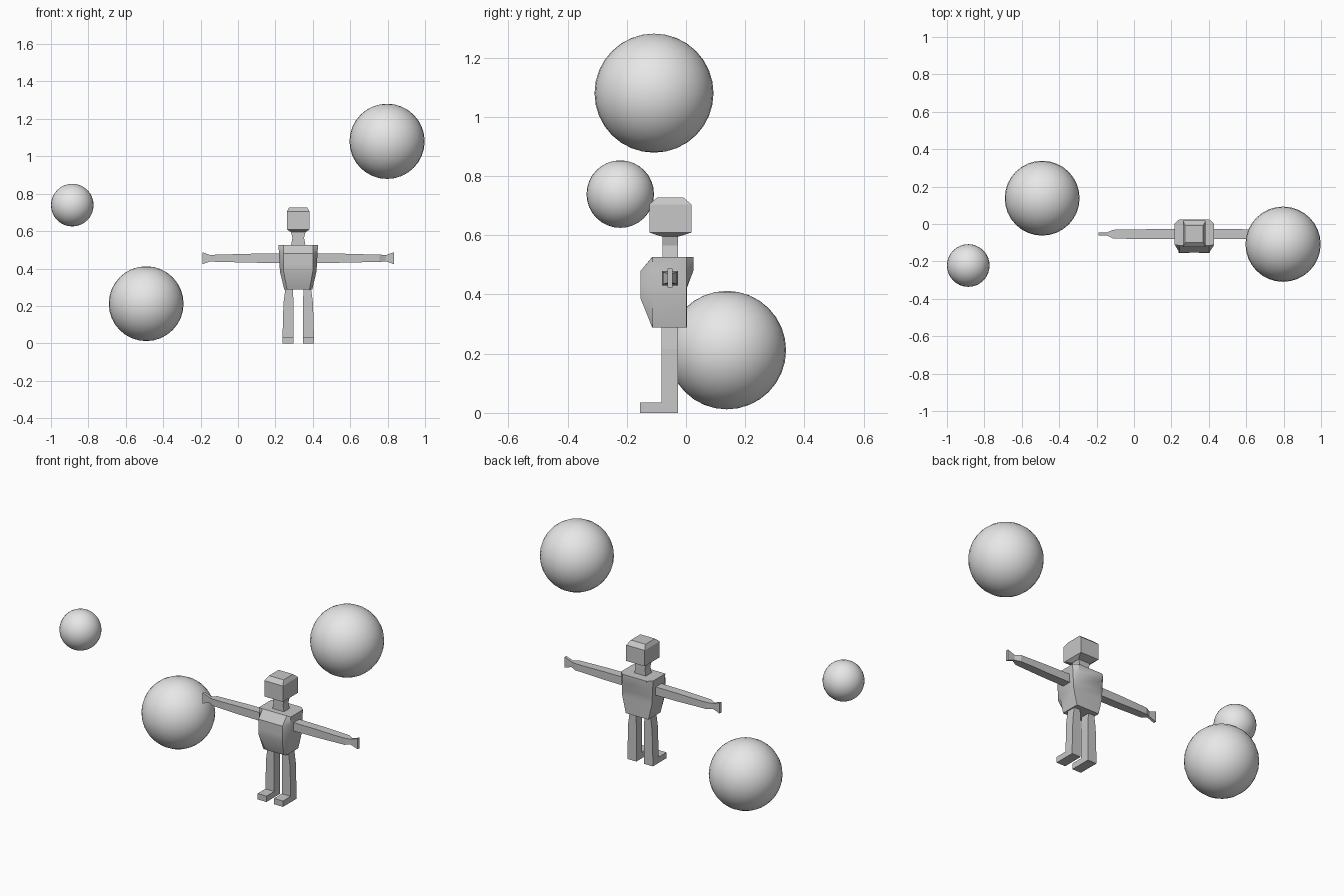
import bpy, bmesh, math
from mathutils import Vector

if "Cube" in bpy.data.objects:
    bpy.data.objects.remove(bpy.data.objects["Cube"])

CX, ARM_Y, ARM_Z = 0.322, -0.054, 0.455   # figure centre line, arm axis


def material(name, v):
    m = bpy.data.materials.new(name)
    m.diffuse_color = (v, v, v, 1)
    m.use_nodes = True
    m.node_tree.nodes["Principled BSDF"].inputs["Base Color"].default_value = m.diffuse_color
    return m


BODY = material("mid grey", 0.57)
BALL = material("light grey", 0.8)


def loft(name, rings, smooth=False):
    """Skin a list of equal-length point rings and cap both ends."""
    bm = bmesh.new()
    loops = [[bm.verts.new(p) for p in r] for r in rings]
    n = len(loops[0])
    for a, b in zip(loops, loops[1:]):
        for i in range(n):
            j = (i + 1) % n
            bm.faces.new((a[i], a[j], b[j], b[i]))
    bm.faces.new(loops[0][::-1])
    bm.faces.new(loops[-1])
    bmesh.ops.recalc_face_normals(bm, faces=bm.faces)
    me = bpy.data.meshes.new(name)
    bm.to_mesh(me)
    bm.free()
    me.materials.append(BODY)
    ob = bpy.data.objects.new(name, me)
    bpy.context.collection.objects.link(ob)
    if smooth:
        bpy.ops.object.select_all(action='DESELECT')
        ob.select_set(True)
        bpy.context.view_layer.objects.active = ob
        bpy.ops.object.shade_smooth_by_angle(angle=math.radians(30))
    return ob


def rect(x0, x1, y0, y1, z):
    return [(x0, y0, z), (x1, y0, z), (x1, y1, z), (x0, y1, z)]


def centred(dx, y0, y1, z):
    return rect(CX - dx, CX + dx, y0, y1, z)


# Torso: eight-sided rings (half width, inner half width, front y, back y, z)
def torso_ring(w, wi, front, back, z):
    half = [(wi, front), (w, -0.113), (w, 0.002), (wi, back)]
    pts = half + [(-x, y) for x, y in reversed(half)]
    return [(CX + x, y, z) for x, y in pts]


loft("torso", [torso_ring(*r) for r in (
    (0.075, 0.060, -0.114, 0.003, 0.288),
    (0.098, 0.078, -0.153, 0.003, 0.385),
    (0.100, 0.078, -0.153, 0.004, 0.425),
    (0.103, 0.079, -0.153, 0.025, 0.480),
    (0.106, 0.080, -0.114, 0.025, 0.527))], smooth=True)

# Neck and head
loft("neck", [centred(*r) for r in (
    (0.040, -0.080, -0.027, 0.515),
    (0.031, -0.080, -0.027, 0.565),
    (0.040, -0.080, -0.027, 0.600))])
loft("head", [centred(*r) for r in (
    (0.040, -0.080, -0.027, 0.595),
    (0.061, -0.124, 0.018, 0.609),
    (0.061, -0.124, 0.018, 0.704),
    (0.048, -0.098, -0.008, 0.727))])

# Arms with flared hands: (distance from centre, half height, half depth)
ARM = ((0.090, 0.025, 0.027), (0.250, 0.024, 0.026), (0.360, 0.021, 0.025),
       (0.435, 0.020, 0.023), (0.467, 0.016, 0.008), (0.512, 0.032, 0.008))
# Legs with forward feet: (inner, outer, z)
LEG = ((0.025, 0.084, 0.0), (0.025, 0.084, 0.035),
       (0.025, 0.079, 0.215), (0.029, 0.068, 0.295))

for side, s in (("left", 1), ("right", -1)):
    loft(side + "_arm", [
        [(CX + s * d, ARM_Y + sy * y, ARM_Z + sz * z)
         for sy, sz in ((-1, -1), (1, -1), (1, 1), (-1, 1))]
        for d, z, y in ARM])
    loft(side + "_leg", [rect(CX + s * a, CX + s * b, -0.082, -0.027, z)
                         for a, b, z in LEG])
    loft(side + "_foot", [rect(CX + s * 0.025, CX + s * 0.084, -0.155, -0.082, z)
                          for z in (0.0, 0.035)])

# Floating balls
for name, loc, r in (("high_ball", (0.797, -0.108, 1.08), 0.201),
                     ("small_ball", (-0.886, -0.222, 0.739), 0.114),
                     ("low_ball", (-0.491, 0.138, 0.212), 0.2)):
    bpy.ops.mesh.primitive_uv_sphere_add(segments=32, ring_count=16, radius=r, location=loc)
    ob = bpy.context.object
    ob.name = name
    ob.data.materials.append(BALL)
    bpy.ops.object.shade_smooth()
